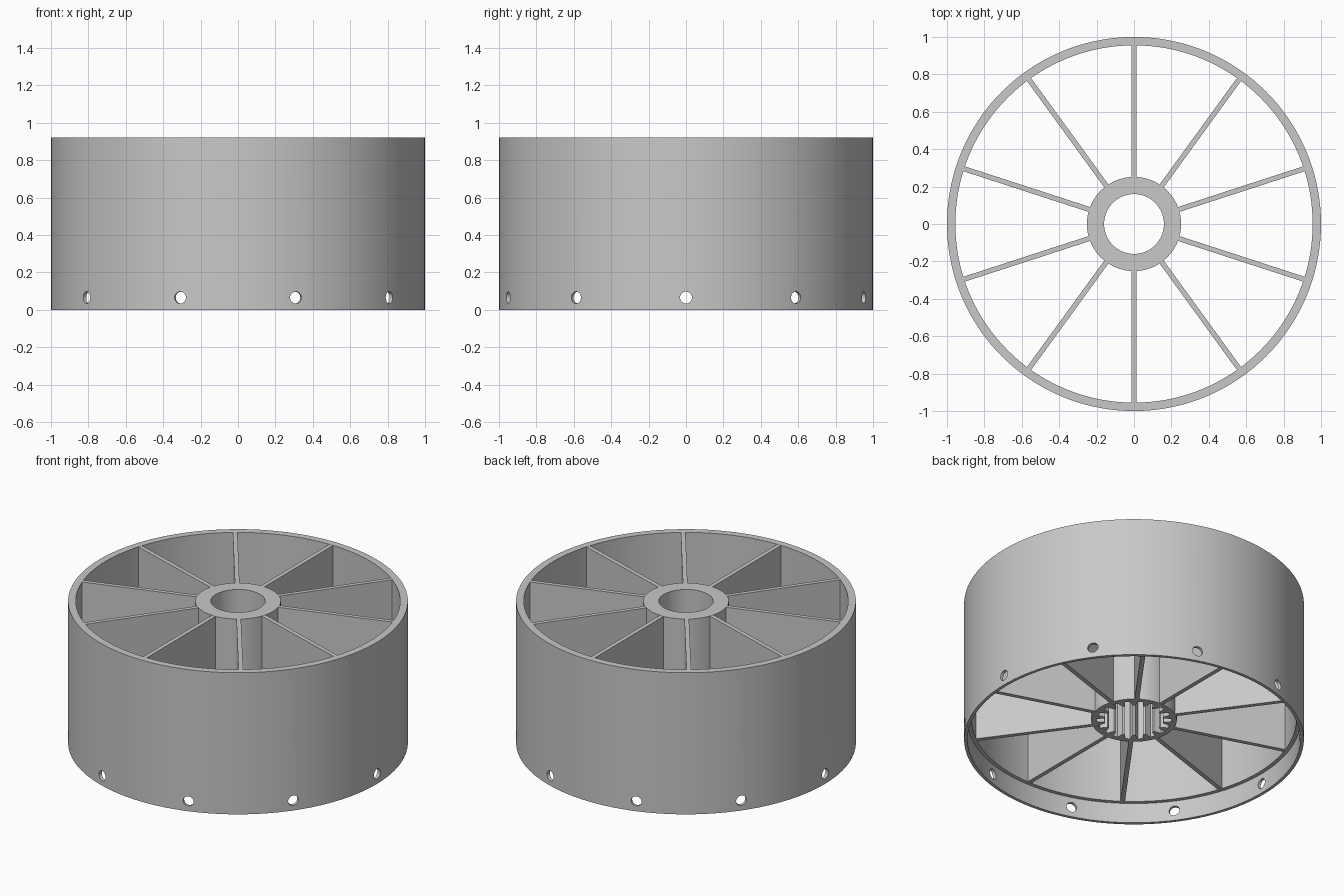
import bpy, bmesh
from math import cos, sin, pi, radians
from mathutils import Matrix, Vector

if "Cube" in bpy.data.objects:
    bpy.data.objects.remove(bpy.data.objects["Cube"])

HEIGHT, RECESS = 0.92, 0.13
RIM_IN, HUB_R, BORE_R = 0.955, 0.252, 0.16
SEGS, SPOKES, TEETH = 144, 10, 18

grey = bpy.data.materials.new("plain_grey")
grey.use_nodes = True
grey.diffuse_color = (0.58, 0.58, 0.58, 1)
grey.node_tree.nodes["Principled BSDF"].inputs["Base Color"].default_value = grey.diffuse_color


def make_object(name, bm):
    bmesh.ops.recalc_face_normals(bm, faces=bm.faces)
    mesh = bpy.data.meshes.new(name)
    bm.to_mesh(mesh)
    bm.free()
    mesh.materials.append(grey)
    obj = bpy.data.objects.new(name, mesh)
    bpy.context.collection.objects.link(obj)
    return obj


def lathe(name, profile):
    """Revolve a closed (radius, height) outline around z."""
    bm = bmesh.new()
    rings = [[bm.verts.new((r * cos(2 * pi * i / SEGS), r * sin(2 * pi * i / SEGS), z))
              for i in range(SEGS)] for r, z in profile]
    for a, b in zip(rings, rings[1:] + rings[:1]):
        for i in range(SEGS):
            j = (i + 1) % SEGS
            bm.faces.new((a[i], a[j], b[j], b[i]))
    return make_object(name, bm)


def prism(name, outline, z0, z1):
    """Extrude a flat outline of (radius, angle) points from z0 to z1."""
    bm = bmesh.new()
    face = bm.faces.new([bm.verts.new((r * cos(a), r * sin(a), z0)) for r, a in outline])
    top = bmesh.ops.extrude_face_region(bm, geom=[face])["geom"]
    verts = [v for v in top if isinstance(v, bmesh.types.BMVert)]
    bmesh.ops.translate(bm, verts=verts, vec=(0, 0, z1 - z0))
    return make_object(name, bm)


def circle(r, n):
    return [(r, 2 * pi * i / n) for i in range(n)]


def activate(obj):
    bpy.ops.object.select_all(action="DESELECT")
    obj.select_set(True)
    bpy.context.view_layer.objects.active = obj


def cut(target, cutter):
    cutter.hide_render = True
    mod = target.modifiers.new("cut", "BOOLEAN")
    mod.operation, mod.solver, mod.object = "DIFFERENCE", "EXACT", cutter
    activate(target)
    bpy.ops.object.modifier_apply(modifier=mod.name)
    bpy.data.objects.remove(cutter)


def smooth(obj):
    activate(obj)
    bpy.ops.object.shade_smooth_by_angle(angle=radians(25))


# Outer rim with a thin-walled recess at the bottom
rim = lathe("outer_rim", [(1, 0), (1, HEIGHT), (RIM_IN, HEIGHT),
                          (RIM_IN, RECESS), (0.98, RECESS), (0.98, 0)])

# Round fixing holes through the thin lower wall
bm = bmesh.new()
for k in range(SPOKES):
    turn = Matrix.Rotation(2 * pi * k / SPOKES, 4, "Z")
    place = turn @ Matrix.Translation((1, 0, 0.065)) @ Matrix.Rotation(pi / 2, 4, "Y")
    bmesh.ops.create_cone(bm, cap_ends=True, segments=24, radius1=0.032,
                          radius2=0.032, depth=0.2, matrix=place)
cut(rim, make_object("hole_cutter", bm))
smooth(rim)

# Hub with a toothed socket below and a plain bore above
hub = prism("hub", circle(HUB_R, 72), RECESS, HEIGHT)
step = 2 * pi / TEETH
teeth = []
for k in range(TEETH):
    for r, part in ((0.175, -0.38), (0.22, -0.2), (0.22, 0.2), (0.175, 0.38)):
        teeth.append((r, (k + part) * step))
cut(hub, prism("socket_cutter", teeth, 0.05, 0.55))
cut(hub, prism("bore_cutter", circle(BORE_R, 72), 0.4, 1.0))
smooth(hub)

# Thin upright spokes between hub and rim
bm = bmesh.new()
inner, outer = HUB_R - 0.004, RIM_IN + 0.004
for k in range(SPOKES):
    turn = Matrix.Rotation(2 * pi * (k + 0.5) / SPOKES, 4, "Z")
    place = turn @ Matrix.Translation(((inner + outer) / 2, 0, (RECESS + HEIGHT) / 2))
    size = Matrix.Diagonal(Vector((outer - inner, 0.027, HEIGHT - RECESS - 0.002, 1)))
    bmesh.ops.create_cube(bm, size=1, matrix=place @ size)
make_object("spokes", bm)
